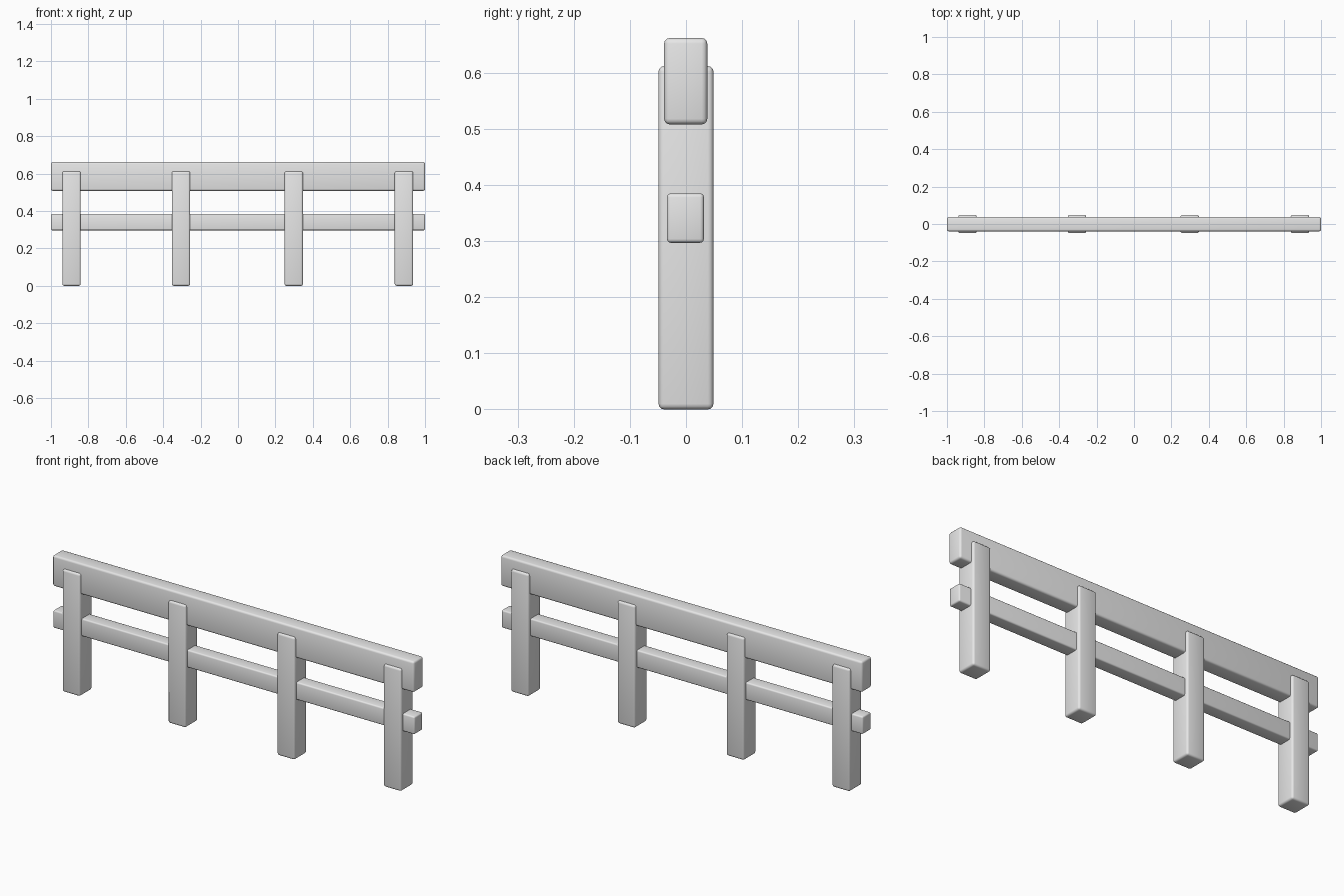
import bpy

if "Cube" in bpy.data.objects:
    bpy.data.objects.remove(bpy.data.objects["Cube"])

grey = bpy.data.materials.new("light_grey")
grey.diffuse_color = (0.8, 0.8, 0.8, 1)
grey.use_nodes = True
grey.node_tree.nodes["Principled BSDF"].inputs["Base Color"].default_value = grey.diffuse_color


def beam(name, x, y, z, bevel=0.01):
    """Rounded box spanning the given (low, high) ranges."""
    spans = (x, y, z)
    bpy.ops.mesh.primitive_cube_add(size=1, location=[(a + b) / 2 for a, b in spans])
    ob = bpy.context.object
    ob.name = name
    ob.scale = [b - a for a, b in spans]
    bpy.ops.object.transform_apply(location=False, rotation=False, scale=True)
    ob.data.materials.append(grey)
    mod = ob.modifiers.new("rounded_edges", 'BEVEL')
    mod.width = bevel
    mod.segments = 3
    bpy.ops.object.modifier_apply(modifier=mod.name)
    bpy.ops.object.shade_smooth_by_angle()
    return ob


# Horizontal rails
beam("top_rail", (-1, 1), (-0.039, 0.038), (0.508, 0.662))
beam("lower_rail", (-1, 1), (-0.034, 0.032), (0.297, 0.385), 0.007)

# Upright posts
for i, x in enumerate((-0.89, -0.305, 0.298, 0.887)):
    beam(f"post_{i + 1}", (x - 0.049, x + 0.049), (-0.049, 0.049), (0, 0.612))
